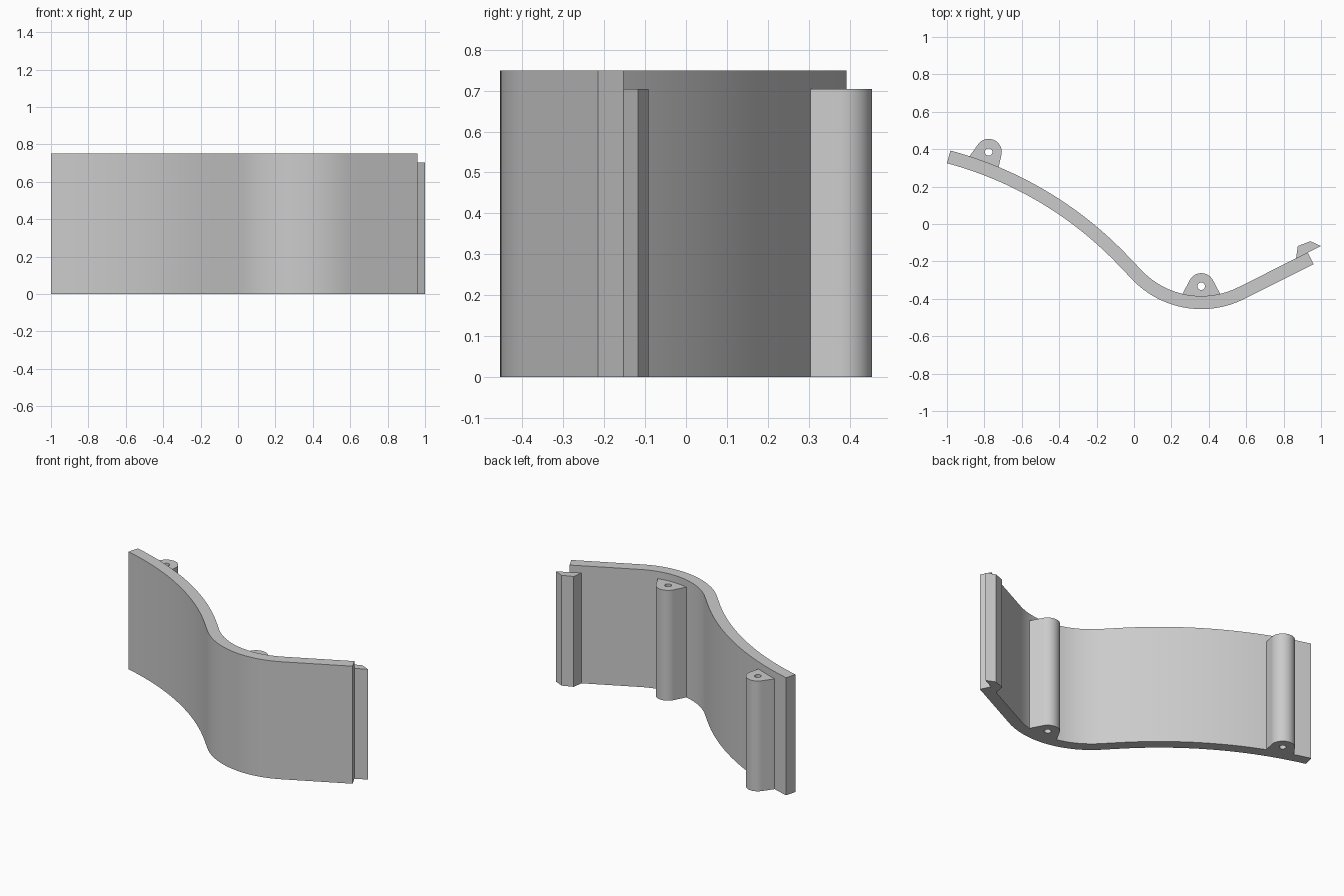
import bpy, bmesh
from math import sin, cos, radians
from mathutils import Vector

cube = bpy.data.objects.get("Cube")
if cube:
    bpy.data.objects.remove(cube, do_unlink=True)

grey = bpy.data.materials.new("plain_grey")
grey.use_nodes = True
grey.diffuse_color = (0.6, 0.6, 0.6, 1)
grey.node_tree.nodes["Principled BSDF"].inputs["Base Color"].default_value = (0.6, 0.6, 0.6, 1)


def arc(centre, radius, start, end, steps):
    """Points along an arc, angles in degrees."""
    angles = [radians(start + (end - start) * i / steps) for i in range(steps + 1)]
    return [Vector((centre[0] + radius * cos(a), centre[1] + radius * sin(a))) for a in angles]


def extrude_profile(name, loops, height):
    """Raise a flat outline (first loop) with optional holes (other loops) from the ground."""
    curve = bpy.data.curves.new(name, 'CURVE')
    curve.dimensions = '2D'
    curve.fill_mode = 'BOTH'
    curve.extrude = height / 2
    for loop in loops:
        spline = curve.splines.new('POLY')
        spline.points.add(len(loop) - 1)
        for point, co in zip(spline.points, loop):
            point.co = (co[0], co[1], 0, 1)
        spline.use_cyclic_u = True
    obj = bpy.data.objects.new(name, curve)
    bpy.context.collection.objects.link(obj)
    bpy.ops.object.select_all(action='DESELECT')
    obj.select_set(True)
    bpy.context.view_layer.objects.active = obj
    bpy.ops.object.convert(target='MESH')
    obj = bpy.context.view_layer.objects.active
    # Weld caps to sides and rest the part on the ground
    bm = bmesh.new()
    bm.from_mesh(obj.data)
    bmesh.ops.remove_doubles(bm, verts=bm.verts, dist=0.0001)
    bmesh.ops.translate(bm, verts=bm.verts, vec=(0, 0, height / 2))
    bmesh.ops.recalc_face_normals(bm, faces=bm.faces)
    bm.to_mesh(obj.data)
    bm.free()
    obj.data.materials.clear()
    obj.data.materials.append(grey)
    bpy.ops.object.shade_smooth_by_angle(angle=radians(25))
    return obj


WALL_HEIGHT, FITTING_HEIGHT, THICK = 0.75, 0.704, 0.07

# Curved wall: a wide arc, a tight opposite arc, then a straight run
wide_radius, tight_radius = 1.97, 0.51
wide_centre = Vector((-1, 0.325)) - wide_radius * Vector((sin(radians(15)), cos(radians(15))))
tight_centre = (0.36, 0.055)
run_angle = 26.57
run_end = Vector((0.96, -0.215))
run_normal = Vector((-sin(radians(run_angle)), cos(radians(run_angle))))


def wall_side(offset):
    return (arc(wide_centre, wide_radius + offset, 75, 44, 24)
            + arc(tight_centre, tight_radius - offset, 224, 270 + run_angle, 32)
            + [run_end + run_normal * offset])


extrude_profile("curved_wall", [wall_side(0) + wall_side(THICK)[::-1]], WALL_HEIGHT)


# Screw bosses: rounded posts with tangent sides running into the wall
def boss(name, centre, start, end, start_length, end_length):
    outline = arc(centre, 0.07, start, end, 24)
    a, b = radians(start), radians(end)
    first_foot = outline[0] + start_length * Vector((sin(a), -cos(a)))
    last_foot = outline[-1] + end_length * Vector((-sin(b), cos(b)))
    hole = arc(centre, 0.02, 0, 345, 23)
    extrude_profile(name, [[first_foot] + outline + [last_foot], hole], FITTING_HEIGHT)


boss("right_screw_boss", (-0.777, 0.385), -13, 144.5, 0.085, 0.095)
boss("left_screw_boss", (0.36, -0.333), 28, 152, 0.1, 0.1)

# Hooked lip at the straight end
lip = [(0.864, -0.2), (0.876, -0.118), (0.943, -0.092), (1.0, -0.118), (0.929, -0.153), (0.925, -0.17)]
extrude_profile("hooked_lip", [lip], FITTING_HEIGHT)
